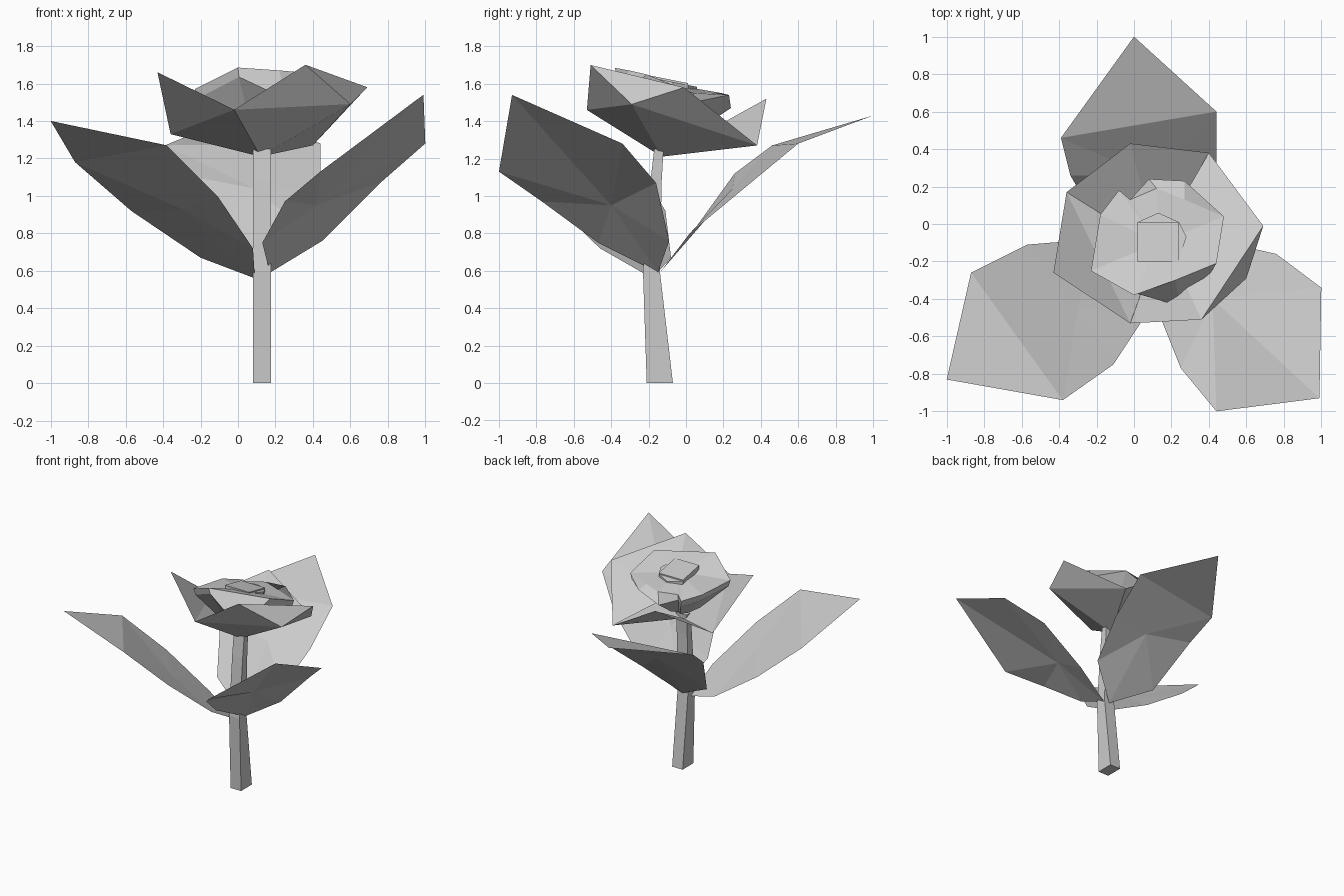
import bpy, bmesh

if "Cube" in bpy.data.objects:
    bpy.data.objects.remove(bpy.data.objects["Cube"], do_unlink=True)

grey = bpy.data.materials.new("plain_grey")
grey.use_nodes = True
COLOUR = (0.6, 0.6, 0.6, 1)
grey.diffuse_color = COLOUR
grey.node_tree.nodes["Principled BSDF"].inputs["Base Color"].default_value = COLOUR


def finish(name, bm):
    mesh = bpy.data.meshes.new(name)
    bm.to_mesh(mesh)
    bm.free()
    mesh.materials.append(grey)
    obj = bpy.data.objects.new(name, mesh)
    bpy.context.collection.objects.link(obj)
    return obj


def fan(bm, rim, hub, closed=True):
    """Triangles from a hub point to each rim edge."""
    ends = rim[1:] + (rim[:1] if closed else [])
    for a, b in zip(rim, ends):
        bm.faces.new((hub, a, b))


def loft(bm, rings):
    """Quads between successive closed rings."""
    for low, high in zip(rings, rings[1:]):
        for i in range(len(low)):
            j = (i + 1) % len(low)
            bm.faces.new((low[i], low[j], high[j], high[i]))


def ring(bm, points):
    return [bm.verts.new(p) for p in points]


def leaf(name, tip, sides, hub, flat_tip):
    """Outline runs round from the tip; the blade fans from an inner point."""
    bm = bmesh.new()
    rim = ring(bm, sides)
    point = bm.verts.new(tip)
    middle = bm.verts.new(hub)
    if flat_tip:
        fan(bm, rim, middle)
        bm.faces.new((point, rim[0], rim[-1]))
    else:
        fan(bm, [point] + rim, middle)
    finish(name, bm)


# Bent square stem: height, back and front of each section
bm = bmesh.new()
sections = [(0, -0.21, -0.07), (0.6, -0.23, -0.14), (1.08, -0.19, -0.13), (1.25, -0.17, -0.12)]
rings = [ring(bm, [(0.08, f, z), (0.175, f, z), (0.175, b, z), (0.08, b, z)])
         for z, f, b in sections]
loft(bm, rings)
bm.faces.new(rings[0][::-1])
bm.faces.new(rings[-1])
finish("stem", bm)

# Three broad leaves
leaf("right_leaf", (-1, -0.83, 1.4),
     [(-0.87, -0.26, 1.18), (-0.57, -0.11, 0.92), (-0.2, -0.08, 0.67), (0.09, -0.18, 0.56),
      (0.08, -0.46, 0.72), (-0.11, -0.75, 1.0), (-0.38, -0.94, 1.27)],
     (-0.3, -0.45, 0.93), True)
leaf("left_leaf", (0.99, -0.93, 1.54),
     [(0.44, -1.0, 1.13), (0.25, -0.77, 0.97), (0.13, -0.47, 0.75), (0.17, -0.15, 0.59),
      (0.45, -0.09, 0.76), (0.76, -0.16, 1.07), (1.0, -0.34, 1.28)],
     (0.42, -0.4, 0.95), False)
leaf("back_leaf", (0, 1, 1.43),
     [(0.44, 0.6, 1.28), (0.44, 0.31, 1.04), (0.38, 0.02, 0.8), (0.13, -0.14, 0.59),
      (-0.19, 0.0, 0.76), (-0.34, 0.26, 1.12), (-0.39, 0.46, 1.27)],
     (0.09, 0.25, 1.04), True)

# Outer petals opening from the top of the stem
BASE = (0.12, -0.13, 1.21)
bm = bmesh.new()
base, front, peak, elbow, side, low, lining = ring(bm, [
    BASE, (-0.02, -0.53, 1.46), (0.36, -0.51, 1.7),
    (0.6, -0.29, 1.49), (0.69, -0.01, 1.58), (0.4, 0.38, 1.27), (0.15, -0.05, 1.43)])
fan(bm, [front, elbow, low], base, False)
fan(bm, [front, peak, side, low], elbow, False)
fan(bm, [low, side, peak, front], lining, False)
finish("left_outer_petal", bm)

bm = bmesh.new()
base, front, peak, low, back, end = ring(bm, [
    BASE, (-0.02, -0.53, 1.46), (-0.43, -0.26, 1.66),
    (-0.36, 0.17, 1.33), (-0.02, 0.43, 1.52), (0.4, 0.38, 1.27)])
fan(bm, [front, low, back, end], base, False)
bm.faces.new((front, peak, low))
finish("right_outer_petal", bm)


def toward_axis(p, factor, z):
    return (0.13 + (p[0] - 0.13) * factor, -0.1 + (p[1] + 0.1) * factor, z)


# Inner petals: a bulging wall, closed by a shallow tilted top
top_points = [(0, -0.38, 1.685), (0.22, -0.3, 1.67), (0.44, -0.21, 1.65), (0.48, 0.04, 1.55),
              (0.27, 0.13, 1.55), (0.12, 0.19, 1.55), (-0.02, 0.13, 1.54),
              (-0.08, 0.18, 1.52), (-0.18, 0.05, 1.55), (-0.23, -0.25, 1.57)]
bulge = {1: (0.25, -0.44, 1.52), 2: (0.34, -0.37, 1.5),
         4: (0.27, 0.23, 1.54), 5: (0.08, 0.24, 1.47)}
bm = bmesh.new()
foot = ring(bm, [toward_axis(p, 0.4, 1.32) for p in top_points])
wall = ring(bm, [bulge.get(i, toward_axis(p, 0.96, p[2] - 0.05))
                 for i, p in enumerate(top_points)])
rim = ring(bm, top_points)
loft(bm, [foot, wall, rim])
fan(bm, rim, bm.verts.new((0.13, -0.1, 1.6)))
finish("inner_petals", bm)


def tilted(x, y, lift):
    """Point on the slope of the flower's top."""
    return (x, y, 1.6 + lift - 0.2 * (y + 0.1))


# Square bud at the centre, with a small curled petal round it
bm = bmesh.new()
square = [(0.02, -0.2), (0.24, -0.2), (0.24, 0.01), (0.02, 0.01)]
rings = [ring(bm, [tilted(x, y, lift) for x, y in square]) for lift in (-0.08, 0.025)]
loft(bm, rings)
bm.faces.new(rings[-1])
finish("bud", bm)

bm = bmesh.new()
curl = [(0.02, 0.01), (0.13, 0.06), (0.24, 0.01), (0.28, -0.07), (0.24, -0.19)]
rings = [ring(bm, [tilted(x, y, lift) for x, y in curl]) for lift in (-0.05, 0.015)]
loft(bm, rings)
bm.faces.new(rings[-1])
finish("bud_petal", bm)
